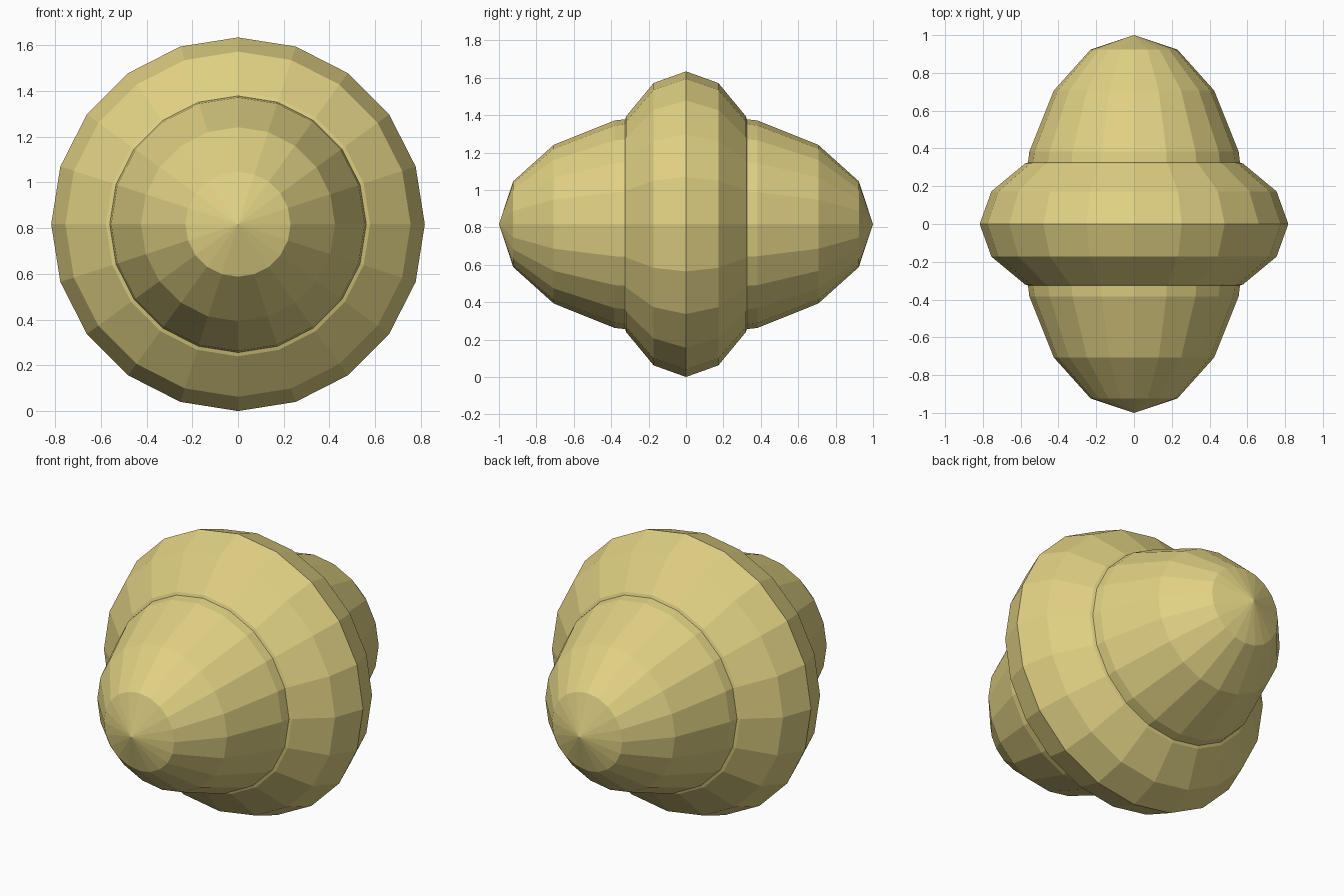
import bpy
from math import radians

if "Cube" in bpy.data.objects:
    bpy.data.objects.remove(bpy.data.objects["Cube"])

R = 0.817   # ring radius, also the height of the axis

mat = bpy.data.materials.new("pale_yellow")
mat.diffuse_color = (0.75, 0.64, 0.23, 1)
mat.use_nodes = True
mat.node_tree.nodes["Principled BSDF"].inputs["Base Color"].default_value = mat.diffuse_color


def spheroid(name, radius, half_length):
    """Flat-faced 20 x 8 spheroid with its poles along y."""
    bpy.ops.mesh.primitive_uv_sphere_add(segments=20, ring_count=8, radius=1)
    ob = bpy.context.object
    ob.name = name
    ob.scale = (radius, radius, half_length)
    ob.rotation_euler = (radians(90), 0, 0)
    ob.location = (0, 0, R)
    bpy.ops.object.transform_apply(location=True, rotation=True, scale=True)
    ob.data.materials.append(mat)
    return ob


# Long egg-shaped core, pointed at front and back
spheroid("core", 0.6, 1.0)

# Wide flattened belt around the middle
spheroid("belt", R, 0.452)
